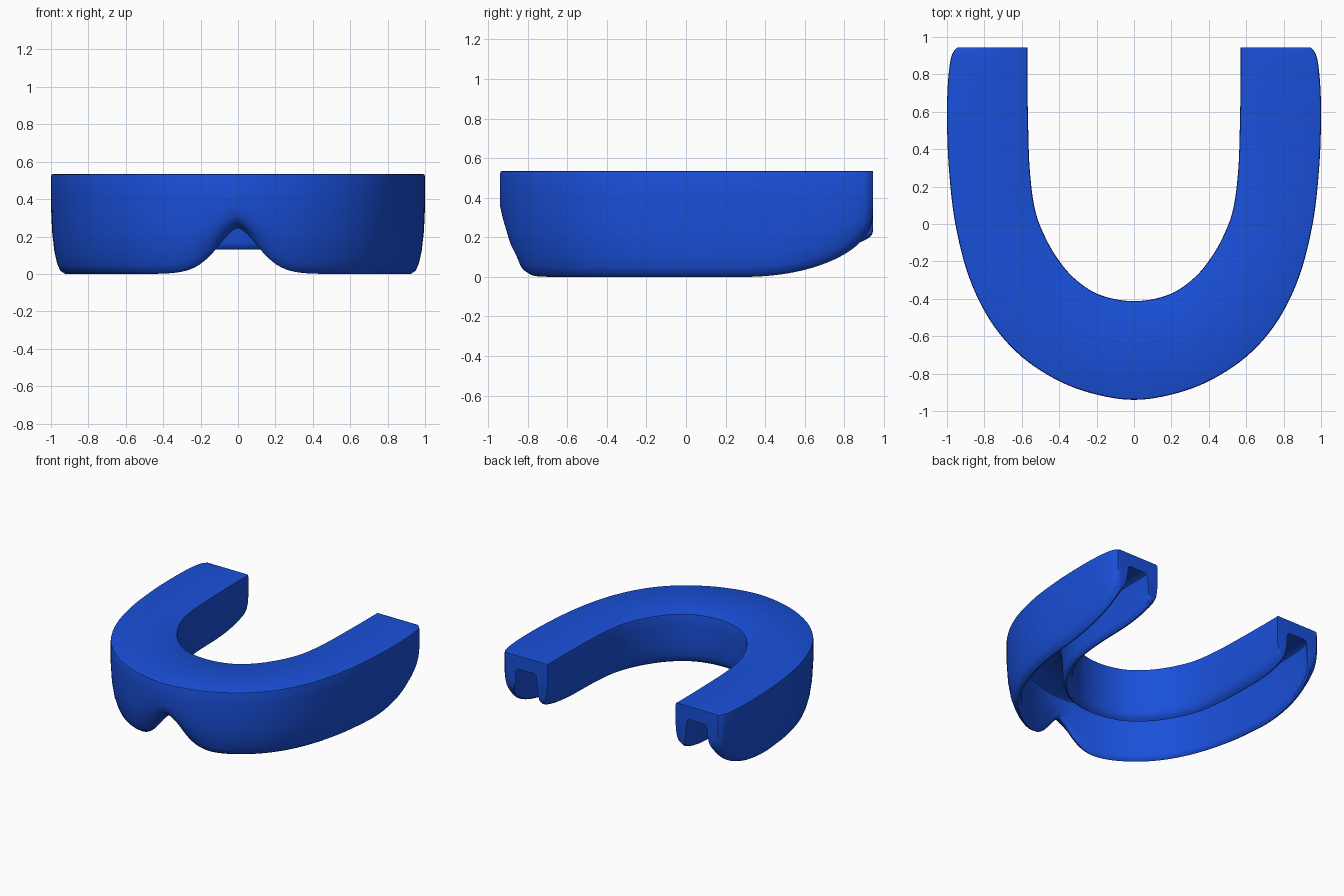
import bpy, bmesh, math
from mathutils import Vector

if "Cube" in bpy.data.objects:
    bpy.data.objects.remove(bpy.data.objects["Cube"])

TOP, CEIL, END = 0.535, 0.43, 0.945

# plan outlines of the right half, front centre to rear end: outer and inner edge, paired
OUTER = [(0, -.94), (.2, -.912), (.4, -.84), (.6, -.71), (.76, -.53), (.88, -.29),
         (.955, 0), (.99, .3), (1, .58), (.993, .78), (.975, .9), (.945, END)]
INNER = [(0, -.412), (.11, -.40), (.22, -.362), (.325, -.285), (.405, -.19), (.475, -.07),
         (.53, .08), (.558, .3), (.567, .58), (.57, .78), (.57, .9), (.57, END)]


def spline(half, steps=8):
    """Mirror a half outline and sample it as a smooth curve."""
    p = [Vector((-x, y)) for x, y in half[:0:-1]] + [Vector(q) for q in half]
    p = [2 * p[0] - p[1]] + p + [2 * p[-1] - p[-2]]
    out = []
    for i in range(1, len(p) - 2):
        a, b, c, d = p[i - 1:i + 3]
        for k in range(steps):
            t = k / steps
            out.append(0.5 * (2 * b + (c - a) * t + (2 * a - 5 * b + 4 * c - d) * t * t
                              + (3 * b - a - 3 * c + d) * t ** 3))
    return out + [p[-2]]


def rise(y, start):
    """Elliptical sweep, 0 at start and 1 at the rear end."""
    s = min(max((y - start) / (END - start), 0), 1)
    return 1 - math.sqrt(1 - s * s)


def wall(b, lean):
    """One side of the channel section: (inset from edge, z), top to ceiling."""
    h = 0.36 - b
    return [(.012, TOP), (.003, TOP - .004), (0, TOP - .016), (0, .43), (0, .36),
            (lean * .2, b + h * .6), (lean * .55, b + h * .32), (lean, b + min(.05, h * .17)),
            (lean + .015, b + .015), (lean + .038, b), (lean + .055, b + .012),
            (lean + .063, b + .04), (.095, CEIL - .04), (.102, CEIL - .012), (.12, CEIL)]


# channel-shaped body swept along the arch
bm = bmesh.new()
rings = []
for o, i in zip(spline(OUTER), spline(INNER)):
    width = (i - o).length
    d = (i - o) / width
    notch = 0.245 * math.exp(-(abs(o.x) / .17) ** 1.7) if o.y < 0 else 0
    front = min(max(-o.y, 0), 1)
    out_wall = wall(notch + .31 * rise(o.y, .3), .03 + .025 * front)
    in_wall = wall(.13 + .1 * rise(i.y, .55), .02)
    section = [(o + d * u, z) for u, z in out_wall]
    section += [(i - d * u, z) for u, z in reversed(in_wall)]
    rings.append([bm.verts.new((p.x, p.y, z)) for p, z in section])
n = len(rings[0])
for a, b in zip(rings, rings[1:]):
    for k in range(n):
        bm.faces.new((a[k], a[(k + 1) % n], b[(k + 1) % n], b[k]))

# flat rear ends
bm.faces.new(rings[0])
bm.faces.new(rings[-1])
bmesh.ops.recalc_face_normals(bm, faces=bm.faces)
zmin = min(v.co.z for v in bm.verts)
for v in bm.verts:
    v.co.z -= zmin

mesh = bpy.data.meshes.new("mouth_guard")
bm.to_mesh(mesh)
bm.free()
guard = bpy.data.objects.new("mouth_guard", mesh)
bpy.context.collection.objects.link(guard)

blue = bpy.data.materials.new("blue_rubber")
blue.diffuse_color = (.01, .08, .7, 1)
blue.use_nodes = True
blue.node_tree.nodes["Principled BSDF"].inputs["Base Color"].default_value = blue.diffuse_color
mesh.materials.append(blue)

bpy.context.view_layer.objects.active = guard
guard.select_set(True)
bpy.ops.object.shade_smooth_by_angle(angle=math.radians(40))
